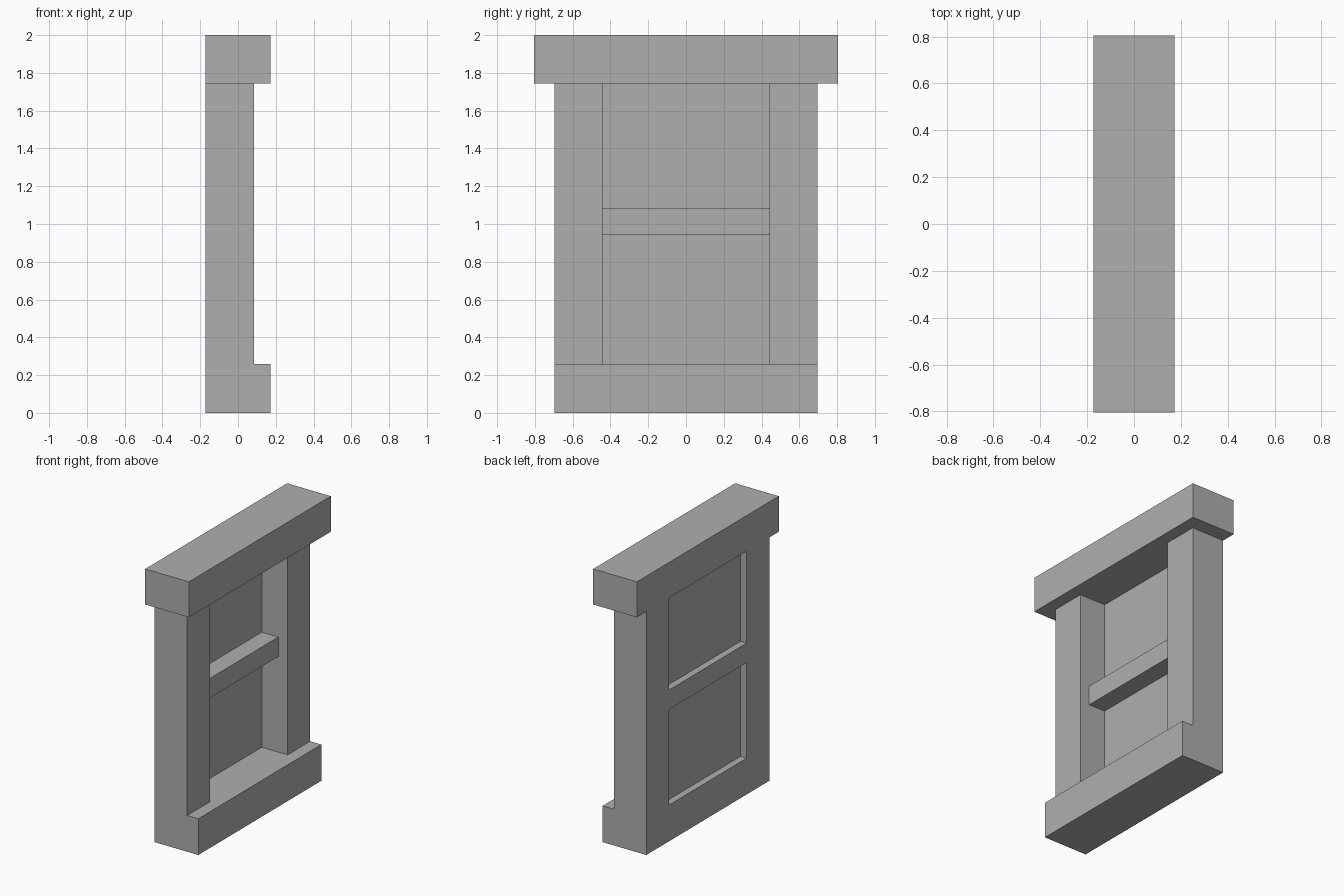
import bpy
import bmesh
from mathutils import Vector

cube = bpy.data.objects.get("Cube")
if cube:
    bpy.data.objects.remove(cube, do_unlink=True)

# Mid grey for the whole window
grey = bpy.data.materials.new("mid grey")
grey.use_nodes = True
colour = (0.43, 0.43, 0.43, 1)
grey.diffuse_color = colour
grey.node_tree.nodes["Principled BSDF"].inputs["Base Color"].default_value = colour


def box(name, low, high):
    """Flat-shaded box between two opposite corners."""
    low, high = Vector(low), Vector(high)
    bm = bmesh.new()
    bmesh.ops.create_cube(bm, size=1)
    for v in bm.verts:
        v.co = (low + high) / 2 + v.co * (high - low)
    mesh = bpy.data.meshes.new(name)
    bm.to_mesh(mesh)
    bm.free()
    mesh.materials.append(grey)
    obj = bpy.data.objects.new(name, mesh)
    bpy.context.collection.objects.link(obj)


BACK, FRONT = -0.173, 0.173      # wall side and outer side along x
JAMB_FRONT, BAR_FRONT = 0.085, 0.011
PANE = -0.122
SILL_TOP, LINTEL_BOTTOM = 0.26, 1.745
OUTER, INNER, OVERHANG = 0.697, 0.441, 0.804

# Sill and overhanging lintel
box("sill", (BACK, -OUTER, 0), (FRONT, OUTER, SILL_TOP))
box("lintel", (BACK, -OVERHANG, LINTEL_BOTTOM), (FRONT, OVERHANG, 2))

# Side posts
box("left_post", (BACK, INNER, SILL_TOP), (JAMB_FRONT, OUTER, LINTEL_BOTTOM))
box("right_post", (BACK, -OUTER, SILL_TOP), (JAMB_FRONT, -INNER, LINTEL_BOTTOM))

# Crossbar and the two thin panes
BAR_LOW, BAR_HIGH = 0.945, 1.085
box("crossbar", (BACK, -INNER, BAR_LOW), (BAR_FRONT, INNER, BAR_HIGH))
for name, low, high in (("lower_pane", SILL_TOP, BAR_LOW),
                        ("upper_pane", BAR_HIGH, LINTEL_BOTTOM)):
    box(name, (PANE - 0.002, -INNER, low), (PANE + 0.002, INNER, high))
